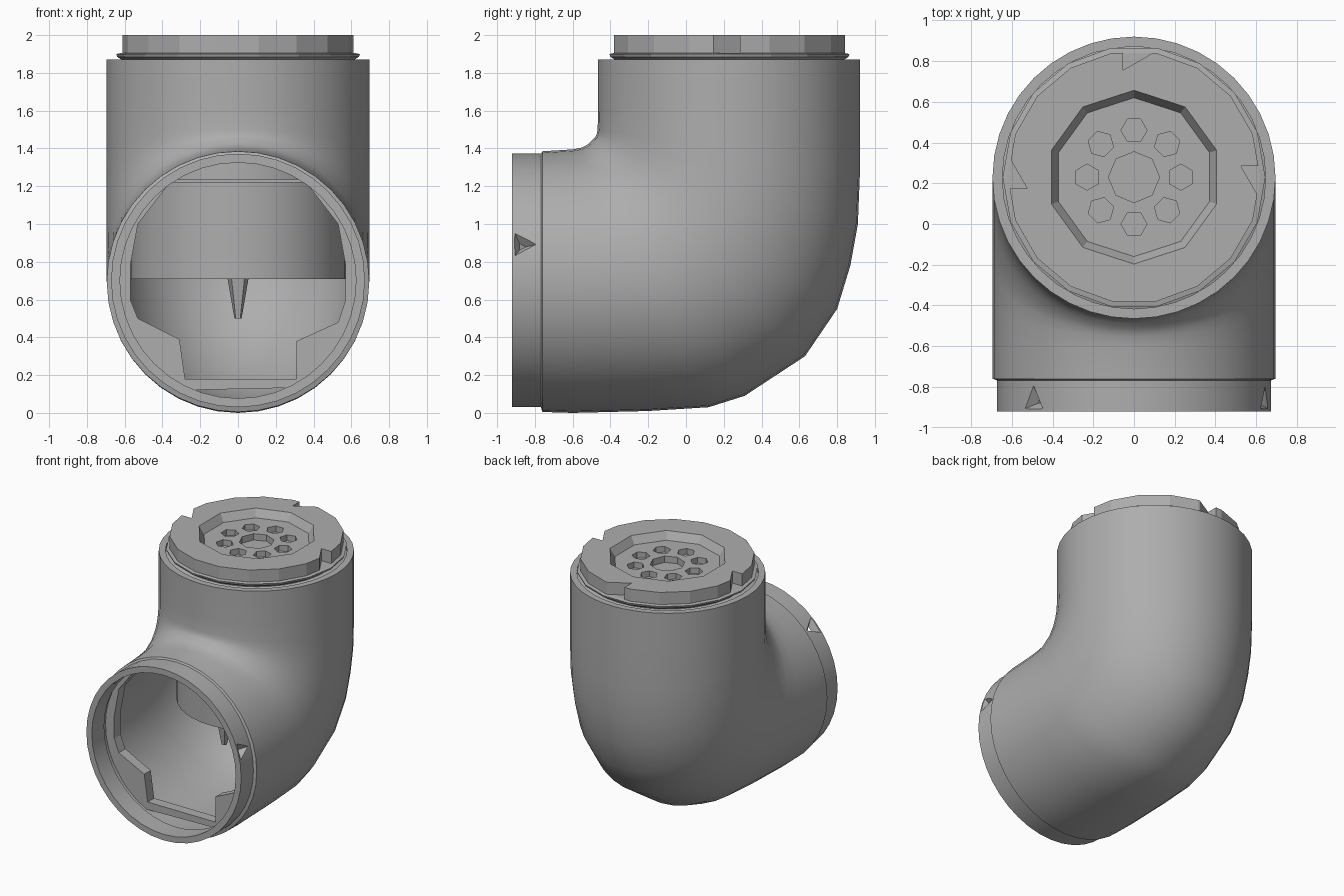
import bpy, bmesh, math
from mathutils import Matrix, Vector

if "Cube" in bpy.data.objects:
    bpy.data.objects.remove(bpy.data.objects["Cube"])

grey = bpy.data.materials.new("housing grey")
grey.use_nodes = True
COLOUR = (0.42, 0.42, 0.42, 1)
grey.diffuse_color = COLOUR
grey.node_tree.nodes["Principled BSDF"].inputs["Base Color"].default_value = COLOUR
AXIS = 0.23     # y of the upright axis
BORE = 0.695    # z of the level axis


def finish(name, bm, angle=None):
    bmesh.ops.recalc_face_normals(bm, faces=bm.faces)
    mesh = bpy.data.meshes.new(name)
    bm.to_mesh(mesh)
    bm.free()
    ob = bpy.data.objects.new(name, mesh)
    bpy.context.collection.objects.link(ob)
    mesh.materials.append(grey)
    if angle:
        smooth(ob, angle)
    return ob


def smooth(ob, angle):
    bpy.ops.object.select_all(action='DESELECT')
    ob.select_set(True)
    bpy.context.view_layer.objects.active = ob
    bpy.ops.object.shade_smooth_by_angle(angle=math.radians(angle))


def bridge(bm, rings, closed=False):
    pairs = list(zip(rings, rings[1:]))
    if closed:
        pairs.append((rings[-1], rings[0]))
    for a, b in pairs:
        n = len(a)
        for i in range(n):
            j = (i + 1) % n
            bm.faces.new((a[i], a[j], b[j], b[i]))


def lathe(name, profile, segments, angle):
    bm = bmesh.new()
    rings = [[bm.verts.new((r * math.cos(i * math.tau / segments),
                            AXIS + r * math.sin(i * math.tau / segments), z))
              for i in range(segments)] for r, z in profile]
    bridge(bm, rings)
    bm.faces.new(rings[0])
    bm.faces.new(rings[-1])
    return finish(name, bm, angle)


def cutter(place, sides, r1, r2, depth):
    bm = bmesh.new()
    bmesh.ops.create_cone(bm, cap_ends=True, segments=sides, radius1=r1,
                          radius2=r2, depth=depth, matrix=place)
    ob = finish("cutter", bm)
    ob.hide_render = True
    return ob


def cut(ob, tool):
    mod = ob.modifiers.new("cut", 'BOOLEAN')
    mod.operation = 'DIFFERENCE'
    mod.solver = 'EXACT'
    mod.object = tool
    bpy.ops.object.select_all(action='DESELECT')
    bpy.context.view_layer.objects.active = ob
    ob.select_set(True)
    bpy.ops.object.modifier_apply(modifier=mod.name)
    bpy.data.objects.remove(tool)


# Elbow shell: rings fan from the inner corner, each spanning two (y, z) points
spans = [
    (-.92, 1.372, -.92, .03, .672), (-.768, 1.372, -.768, .03, .672),
    (-.76, 1.385, -.76, .005, .695), (-.6, 1.395, -.6, 0, .695),
    (-.55, 1.405, -.2, .01, .695), (-.53, 1.415, .12, .03, .695),
    (-.515, 1.425, .31, .09, .695), (-.5, 1.44, .63, .3, .695),
    (-.49, 1.45, .8, .55, .695), (-.48, 1.46, .87, .78, .695),
    (-.473, 1.475, .91, 1.0, .695), (-.468, 1.5, .92, 1.25, .695),
    (-.465, 1.6, .92, 1.6, .695), (-.465, 1.87, .92, 1.87, .695)]
bm = bmesh.new()


def span_ring(span, scale):
    y0, z0, y1, z1, half = span
    mid, arm = Vector((0, y0 + y1, z0 + z1)) / 2, Vector((0, y0 - y1, z0 - z1)) / 2
    side = Vector((half, 0, 0))
    angles = [i * math.tau / 40 for i in range(40)]
    return [bm.verts.new(mid + scale * (arm * math.cos(t) + side * math.sin(t))) for t in angles]


outside = [span_ring(s, 1) for s in spans]
inside = [span_ring(s, .93) for s in reversed(spans)]
bridge(bm, outside + inside, closed=True)
shell = finish("elbow_shell", bm)

# Small notches in the front collar
for deg in (17, 137):
    spot = Vector((.66 * math.cos(math.radians(deg)), -.87, BORE + .66 * math.sin(math.radians(deg))))
    turn = Matrix.Rotation(-math.radians(deg), 4, 'Y') @ Matrix.Rotation(-math.pi / 2, 4, 'Y')
    cut(shell, cutter(Matrix.Translation(spot) @ turn, 3, .12, 0, .1))
smooth(shell, 35)

# Mounting plate inside the collar, with a shaped opening
opening = [(.57, .78), (.53, 1.0), (.36, 1.22), (-.36, 1.22), (-.53, 1.0), (-.57, .78),
           (-.57, .6), (-.53, .5), (-.31, .39), (-.28, .18), (.31, .18), (.31, .38),
           (.53, .48), (.57, .6)]
bm = bmesh.new()
loops = []
for y, outer in ((-.72, True), (-.72, False), (-.64, False), (-.64, True)):
    loop = []
    for x, z in opening:
        p = Vector((x, 0, z - BORE))
        if outer:
            p = p.normalized() * .655
        loop.append(bm.verts.new((p.x, y, p.z + BORE)))
    loops.append(loop)
bridge(bm, loops, closed=True)
finish("mounting_plate", bm)

# Barrel hanging inside the upright tube
lathe("inner_barrel", [(.57, .71), (.57, 1.78), (.655, 1.78), (.655, 1.84), (.6, 1.86), (.6, 1.89)], 40, 35)

# Pin under the barrel
bm = bmesh.new()
bmesh.ops.create_cone(bm, cap_ends=True, segments=5, radius1=.02, radius2=.06, depth=.22,
                      matrix=Matrix.Translation((0, AXIS - .4, .61)))
finish("barrel_pin", bm)

# End cap with a recess, holes and edge notches
cap = lathe("end_cap", [(.6, 1.86), (.64, 1.885), (.645, 1.9), (.62, 1.905), (.62, 2.0)], 18, 15)


def upright(x, y, z, spin=0):
    return Matrix.Translation((x, AXIS + y, z)) @ Matrix.Rotation(spin, 4, 'Z')


cut(cap, cutter(upright(0, 0, 1.985), 10, .39, .445, .09))
cut(cap, cutter(upright(0, 0, 1.94), 8, .125, .125, .12))
for i in range(8):
    a = i * math.tau / 8
    cut(cap, cutter(upright(.23 * math.cos(a), .23 * math.sin(a), 1.94, a), 6, .064, .064, .09))
for a in (0, math.pi / 2, math.pi):
    cut(cap, cutter(upright(.62 * math.cos(a), .62 * math.sin(a), 1.98, a + math.pi), 3, .11, .11, .15))
